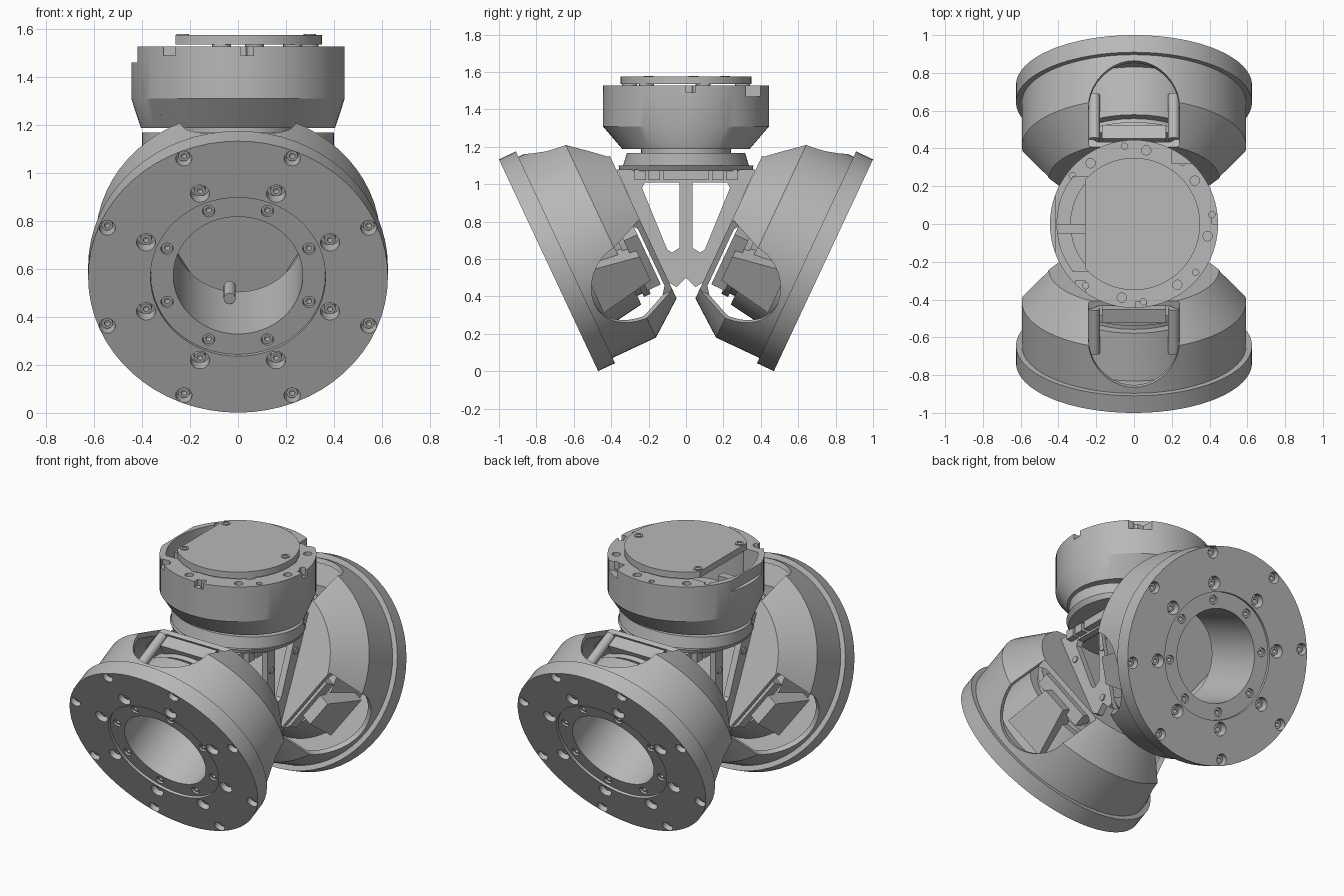
import bpy, bmesh
from math import sin, cos, pi, radians, atan2, sqrt
from mathutils import Matrix, Vector

cube = bpy.data.objects.get("Cube")
if cube:
    bpy.data.objects.remove(cube)

grey = bpy.data.materials.new("satin_grey")
grey.use_nodes = True
grey.diffuse_color = (0.48, 0.48, 0.48, 1)
grey.node_tree.nodes["Principled BSDF"].inputs["Base Color"].default_value = grey.diffuse_color


def make(name, bm):
    bmesh.ops.recalc_face_normals(bm, faces=bm.faces)
    mesh = bpy.data.meshes.new(name)
    bm.to_mesh(mesh)
    bm.free()
    mesh.materials.append(grey)
    obj = bpy.data.objects.new(name, mesh)
    bpy.context.collection.objects.link(obj)
    return obj


def lathe(name, profile, solid=False, n=64, squash=None):
    """Turn (radius, z) points round z; squash gives a y factor per ring."""
    bm = bmesh.new()
    rings = []
    for i, (r, z) in enumerate(profile):
        k = squash[i] if squash else 1
        rings.append([bm.verts.new((r * cos(2 * pi * j / n), k * r * sin(2 * pi * j / n), z))
                      for j in range(n)])
    pairs = list(zip(rings, rings[1:]))
    if solid:
        bm.faces.new(rings[0])
        bm.faces.new(rings[-1])
    else:
        pairs.append((rings[-1], rings[0]))
    for a, b in pairs:
        for j in range(n):
            k = (j + 1) % n
            bm.faces.new((a[j], a[k], b[k], b[j]))
    return make(name, bm)


def prism(name, outline, low, high, matrix=Matrix()):
    """Extrude a 2D outline along local z, then place it."""
    bm = bmesh.new()
    a, b = ([bm.verts.new(matrix @ Vector((u, v, h))) for u, v in outline] for h in (low, high))
    bm.faces.new(a)
    bm.faces.new(b)
    for i in range(len(a)):
        j = (i + 1) % len(a)
        bm.faces.new((a[i], a[j], b[j], b[i]))
    return make(name, bm)


def rod(name, r, low, high, x=0, y=0, matrix=Matrix(), n=16):
    pts = [(x + r * cos(2 * pi * i / n), y + r * sin(2 * pi * i / n)) for i in range(n)]
    return prism(name, pts, low, high, matrix)


def box(name, x0, x1, y0, y1, z0, z1, matrix=Matrix()):
    return prism(name, [(x0, y0), (x1, y0), (x1, y1), (x0, y1)], z0, z1, matrix)


def cut(obj, cutters):
    for c in cutters:
        mod = obj.modifiers.new("cut", 'BOOLEAN')
        mod.operation = 'DIFFERENCE'
        mod.solver = 'EXACT'
        mod.object = c
        bpy.context.view_layer.objects.active = obj
        bpy.ops.object.modifier_apply(modifier=mod.name)
        bpy.data.objects.remove(c)


def around(radius, count=8, start=pi / 8):
    return [(radius * cos(start + 2 * pi * i / count), radius * sin(start + 2 * pi * i / count))
            for i in range(count)]


# Wheel parts, built along z with the outer face at z = 0
flange = lathe("wheel_flange", [(0.365, 0), (0.625, 0), (0.625, 0.1), (0.365, 0.1)])
hub = lathe("wheel_hub", [(0.27, 0.015), (0.364, 0.015), (0.364, 0.1), (0.44, 0.1),
                          (0.40, 0.36), (0.35, 0.36), (0.35, 0.39), (0.37, 0.39), (0.37, 0.43),
                          (0.27, 0.43)])
shell = lathe("wheel_shell", [(0.594, 0.1), (0.594, 0.356), (0.451, 0.545), (0.2, 0.545),
                              (0.2, 0.515), (0.435, 0.515), (0.565, 0.345), (0.565, 0.1)])
back_plate = rod("wheel_back_plate", 0.2, 0.515, 0.545, n=64)
wheel = [flange, hub, shell, back_plate]

# Countersunk bolts in three rings
for target, radius, bore in ((flange, 0.59, 0.034), (flange, 0.415, 0.04), (hub, 0.32, 0.026)):
    for x, y in around(radius):
        cut(target, [rod("bore", bore, -0.1, 0.06, x, y)])
        bolt = lathe("wheel_bolt", [(0.012, 0.025), (0.024, 0.025), (0.024, 0.065), (0.012, 0.065)],
                     n=12)
        bolt.data.transform(Matrix.Translation((x, y, 0)))
        wheel.append(bolt)

# Three arched openings: posts in the top one, tapered housings in the lower two
arch = [(0.24, 0.8), (-0.24, 0.8)] + [(-0.24 * cos(pi * i / 20), 0.375 - 0.24 * sin(pi * i / 20))
                                      for i in range(21)]
housing = [(-0.14, 0.16), (0.14, 0.16), (0.08, 0.46), (-0.08, 0.46)]
for k in range(3):
    turn = Matrix.Rotation(radians(120 * k), 4, 'Z')
    stand = turn @ Matrix.Rotation(radians(90), 4, 'X') @ Matrix.Scale(-1, 4, (0, 0, 1))
    cut(shell, [prism("opening", arch, 0.39, 0.8, stand)])
    wheel.append(box("wheel_bracket", -0.17, 0.17, 0.28, 0.4, 0.42, 0.5, turn))
    if k:
        wheel.append(prism("wheel_housing", housing, 0.3, 0.47, stand))
    else:
        for side in (-1, 1):
            wheel.append(rod("wheel_post", 0.03, 0.24, 0.5, side * 0.21, 0.385, turn))

# Stud inside the hub bore
wheel.append(rod("hub_stud", 0.025, 0.3, 0.42, 0.035, -0.24))

# Place the wheels, leaning outwards at the foot
s, c = sin(radians(25.1)), cos(radians(25.1))
lean = Matrix(((-1, 0, 0, 0), (0, -s, c, -0.735), (0, c, s, 0.567), (0, 0, 0, 1)))
for part in wheel:
    twin = part.copy()
    twin.data = part.data.copy()
    bpy.context.collection.objects.link(twin)
    twin.name = "back_" + part.name
    part.name = "front_" + part.name
    part.matrix_world = lean
    twin.matrix_world = Matrix.Rotation(pi, 4, 'Z') @ lean

# Hollow turret with a side pocket, rim notches and rim holes
turret = lathe("turret", [(0.405, 1.188), (0.445, 1.31), (0.445, 1.527)], True, 72, [0.84, 1, 1])
swing = atan2(0.25, -0.32)
span = 2 * (pi - swing)
pocket = [(-0.2, -0.25), (-0.2, 0.25)] + [(0.408 * cos(swing + span * i / 12),
                                           0.408 * sin(swing + span * i / 12)) for i in range(13)]
cut(turret, [rod("hollow", 0.335, 1.23, 1.7, n=48),
             prism("pocket", pocket, 1.24, 1.7),
             box("left_step", -0.6, -0.418, -0.2, 0.2, 1.46, 1.7),
             box("front_notch", 0.01, 0.065, -0.6, -0.41, 1.49, 1.7),
             box("side_notch", 0.41, 0.6, 0.0, 0.05, 1.49, 1.7),
             box("corner_notch", 0.2, 0.5, 0.32, 0.6, 1.47, 1.7),
             box("front_left_notch", -0.31, -0.26, -0.6, -0.3, 1.49, 1.7)])
for start, radius, bore in ((0.62, 0.395, 0.025), (0.12, 0.415, 0.017)):
    for x, y in around(radius, 8, start):
        if x > -0.3 or abs(y) > 0.24:
            cut(turret, [rod("hole", bore, 1.48, 1.7, x, y, n=12)])
box("pocket_rib", -0.41, -0.22, -0.05, 0.0, 1.22, 1.45)

# Flat sided cap on short spacers
edge = atan2(sqrt(0.35 ** 2 - 0.26 ** 2), -0.26)
rim = [(0.35 * cos(-edge + 2 * edge * i / 56), 0.35 * sin(-edge + 2 * edge * i / 56)) for i in range(57)]
prism("turret_cap", rim, 1.536, 1.576)
for x, y in around(0.31, 6, 0.3):
    if x > -0.2:
        rod("cap_spacer", 0.04, 1.45, 1.54, x, y)
for x, y in ((0.3, 0.04), (-0.23, 0.21), (-0.23, -0.2)):
    lathe("cap_bolt", [(0.015, 1.57), (0.026, 1.57), (0.026, 1.58), (0.015, 1.58)],
          n=16).data.transform(Matrix.Translation((x, y, 0)))

# Neck and carrier plates under the turret
rod("neck", 0.24, 1.15, 1.2, n=48)
lathe("carrier_plate", [(0.40, 1.1), (0.40, 1.168)], True, 64, [0.84, 0.79])
lathe("carrier_skirt", [(0.38, 1.072), (0.40, 1.1)], True, 64, [0.94, 0.9])
for side in (-1, 1):
    for y, wide in ((-0.245, 0.03), (-0.17, 0.03), (0, 0.12), (0.17, 0.03), (0.245, 0.03)):
        box("carrier_lug", side * 0.22 - 0.05, side * 0.22 + 0.05, y - wide, y + wide, 1.022, 1.08)

# Windowed side plates joining the wheels
half = [(0, 0.5), (0.05, 0.45), (0.1, 0.48), (0.37, 1.08)]
plate = half + [(-y, z) for y, z in half[:0:-1]]
window = [(0.035, 1.01), (0.22, 1.01), (0.235, 0.98), (0.1, 0.65), (0.075, 0.635), (0.035, 0.66)]
for side in (-1, 1):
    # local x, y, z become world y, z, x
    axes = Matrix(((0, 0, side, 0), (1, 0, 0, 0), (0, 1, 0, 0), (0, 0, 0, 1)))
    frame = prism("side_plate", plate, 0.19, 0.23, axes)
    cut(frame, [prism("window", [(m * y, z) for y, z in window], 0.1, 0.4, axes) for m in (-1, 1)])
    for y, z in ((0, 0.86), (0, 0.535), (-0.24, 0.89), (0.24, 0.89)):
        rod("plate_bolt", 0.02, 0.22, 0.238, y, z, axes)

# Smooth the round walls and keep the edges crisp
bpy.ops.object.select_all(action='DESELECT')
for obj in bpy.context.collection.objects:
    if obj.type == 'MESH':
        obj.select_set(True)
        bpy.context.view_layer.objects.active = obj
bpy.ops.object.shade_smooth_by_angle(angle=radians(25))
